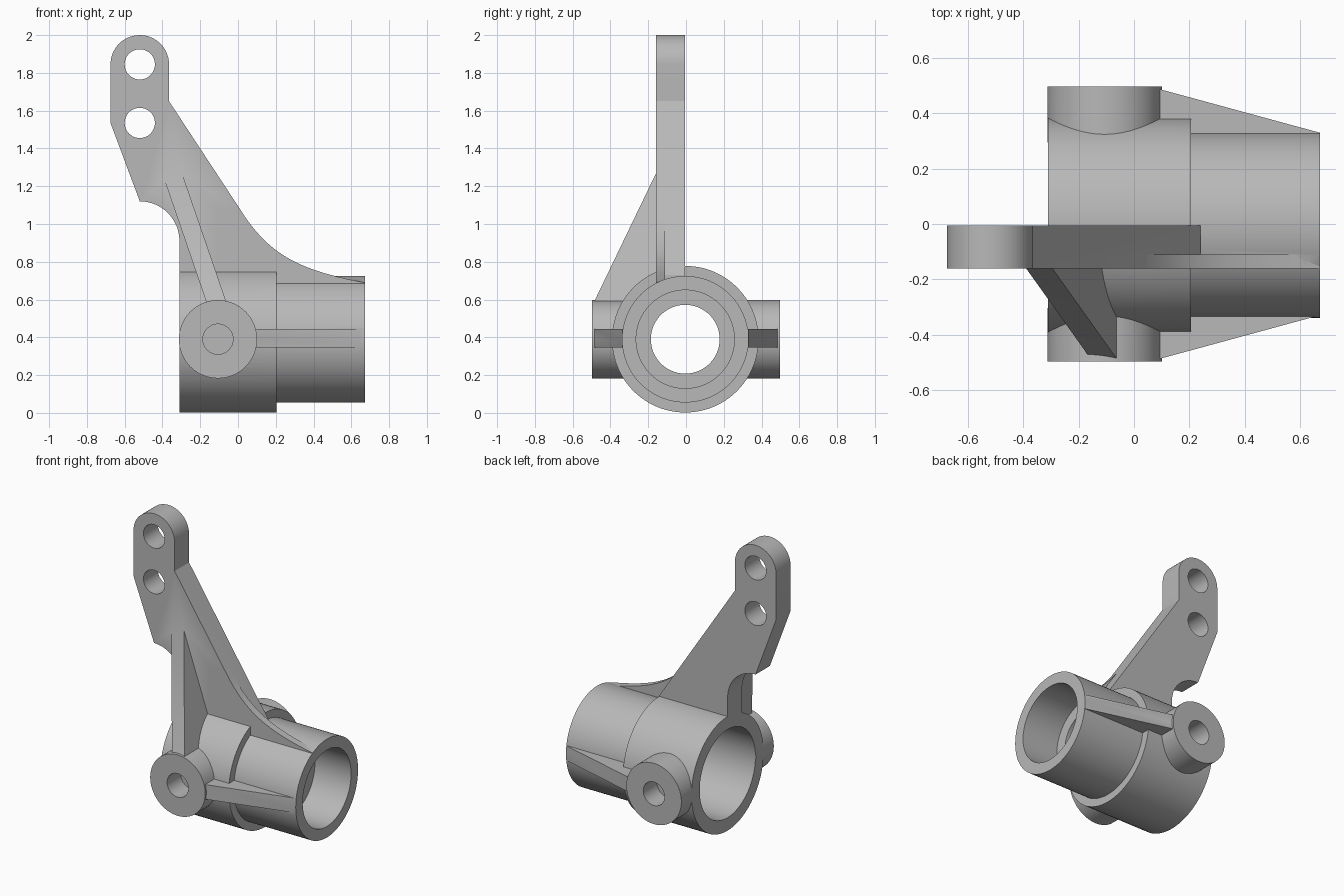
import bpy, bmesh
from math import sin, cos, pi, radians
from mathutils import Vector
from mathutils.geometry import interpolate_bezier

if "Cube" in bpy.data.objects:
    bpy.data.objects.remove(bpy.data.objects["Cube"])

X, Y, Z = Vector((1, 0, 0)), Vector((0, 1, 0)), Vector((0, 0, 1))

metal = bpy.data.materials.new("grey_metal")
metal.use_nodes = True
GREY = (0.48, 0.48, 0.48, 1)
metal.diffuse_color = GREY
metal.node_tree.nodes["Principled BSDF"].inputs["Base Color"].default_value = GREY


def prism(name, outline, u, v, w, lo, hi, origin=Vector()):
    """Extrude a 2D outline (in axes u, v) along w from lo to hi."""
    bm = bmesh.new()
    rings = [[bm.verts.new(origin + u * a + v * b + w * d) for a, b in outline]
             for d in (lo, hi)]
    bm.faces.new(rings[0])
    bm.faces.new(rings[1])
    n = len(outline)
    for i in range(n):
        j = (i + 1) % n
        bm.faces.new((rings[0][i], rings[0][j], rings[1][j], rings[1][i]))
    bmesh.ops.recalc_face_normals(bm, faces=bm.faces)
    mesh = bpy.data.meshes.new(name)
    bm.to_mesh(mesh)
    bm.free()
    mesh.materials.append(metal)
    ob = bpy.data.objects.new(name, mesh)
    bpy.context.collection.objects.link(ob)
    return ob


def arc(cx, cy, r, start, end, steps):
    angles = [radians(start + (end - start) * i / steps) for i in range(steps + 1)]
    return [(cx + r * cos(a), cy + r * sin(a)) for a in angles]


def circle(cx, cy, r, steps=96):
    return arc(cx, cy, r, 0, 360, steps)[:-1]


def combine(body, part, operation):
    """Merge a part into the body, or cut it out, and discard the operand."""
    bpy.context.view_layer.objects.active = body
    mod = body.modifiers.new(part.name, 'BOOLEAN')
    mod.operation, mod.solver, mod.object = operation, 'EXACT', part
    bpy.ops.object.modifier_apply(modifier=mod.name)
    bpy.data.objects.remove(part)


AXIS_Y, AXIS_Z = -0.004, 0.39      # barrel centre line
BOSS_X = -0.106


def barrel(name, r, x0, x1):
    return prism(name, circle(AXIS_Y, AXIS_Z, r), Y, Z, X, x0, x1)


# Stepped barrel
body = barrel("steering_knuckle", 0.388, -0.31, 0.205)
adds = [barrel("narrow_barrel", 0.335, 0.0, 0.672)]

# Pivot boss through both sides
adds.append(prism("pivot_boss", circle(BOSS_X, AXIS_Z, 0.207), X, Z, Y, -0.497, 0.497))

# Upright arm with rounded tip and a notch above the boss
arm = arc(-0.52, 1.845, 0.155, 0, 180, 32)
arm += [(-0.675, 1.535)]
arm += arc(-0.52, 0.91, 0.21, 90, 0, 20)
arm += [(-0.31, 0.5), (0.24, 0.5), (0.24, 0.73), (-0.365, 1.65)]
adds.append(prism("arm", arm, X, Z, Y, -0.16, -0.005))

# Thin curved web from the arm down onto the narrow barrel
curve = interpolate_bezier(Vector((0.01, 1.078)), Vector((0.16, 0.847)),
                           Vector((0.30, 0.76)), Vector((0.67, 0.69)), 24)
web = [(0.67, 0.5), (-0.1, 0.5), (-0.1, 1.07)] + [(p.x, p.y) for p in curve]
adds.append(prism("curved_web", web, X, Z, Y, -0.16, -0.11))

# Slanted gusset from the arm to the front boss
down = Vector((0.325, 0, -0.946)).normalized()
gusset = [(0, -0.1), (0, -0.16), (0.72, -0.488), (0.85, -0.488), (0.85, -0.1)]
adds.append(prism("gusset", gusset, down, Y, Vector((-down.z, 0, down.x)),
                  -0.05, 0.05, Vector((-0.3425, 0, 1.25))))

# Tapered ribs from each boss along the narrow barrel
for side, label in ((-1, "front"), (1, "back")):
    rib = [(-0.1, 0.2), (-0.1, 0.485), (0.1, 0.485), (0.67, 0.33), (0.67, 0.2)]
    rib = [(x, side * y) for x, y in rib]
    adds.append(prism(label + "_rib", rib, X, Y, Z, 0.345, 0.445))

for part in adds:
    combine(body, part, 'UNION')

# Bearing seats at both ends and the through bore
cuts = [barrel("inner_seat", 0.30, -0.5, 0.28),
        barrel("through_bore", 0.182, 0.2, 0.5),
        barrel("outer_seat", 0.26, 0.40, 0.8)]

# Blind pivot holes in the bosses
for side, label in ((-1, "front"), (1, "back")):
    cuts.append(prism(label + "_pivot_hole", circle(BOSS_X, AXIS_Z, 0.08, 48),
                      X, Z, Y, *sorted((side * 0.35, side * 0.6))))

# Link holes in the arm
for z in (1.845, 1.535):
    cuts.append(prism("link_hole", circle(-0.52, z, 0.08, 48), X, Z, Y, -0.3, 0.1))

for part in cuts:
    combine(body, part, 'DIFFERENCE')

# Smooth round walls, crisp edges
bpy.ops.object.select_all(action='DESELECT')
body.select_set(True)
bpy.context.view_layer.objects.active = body
bpy.ops.object.shade_smooth_by_angle(angle=radians(25))
